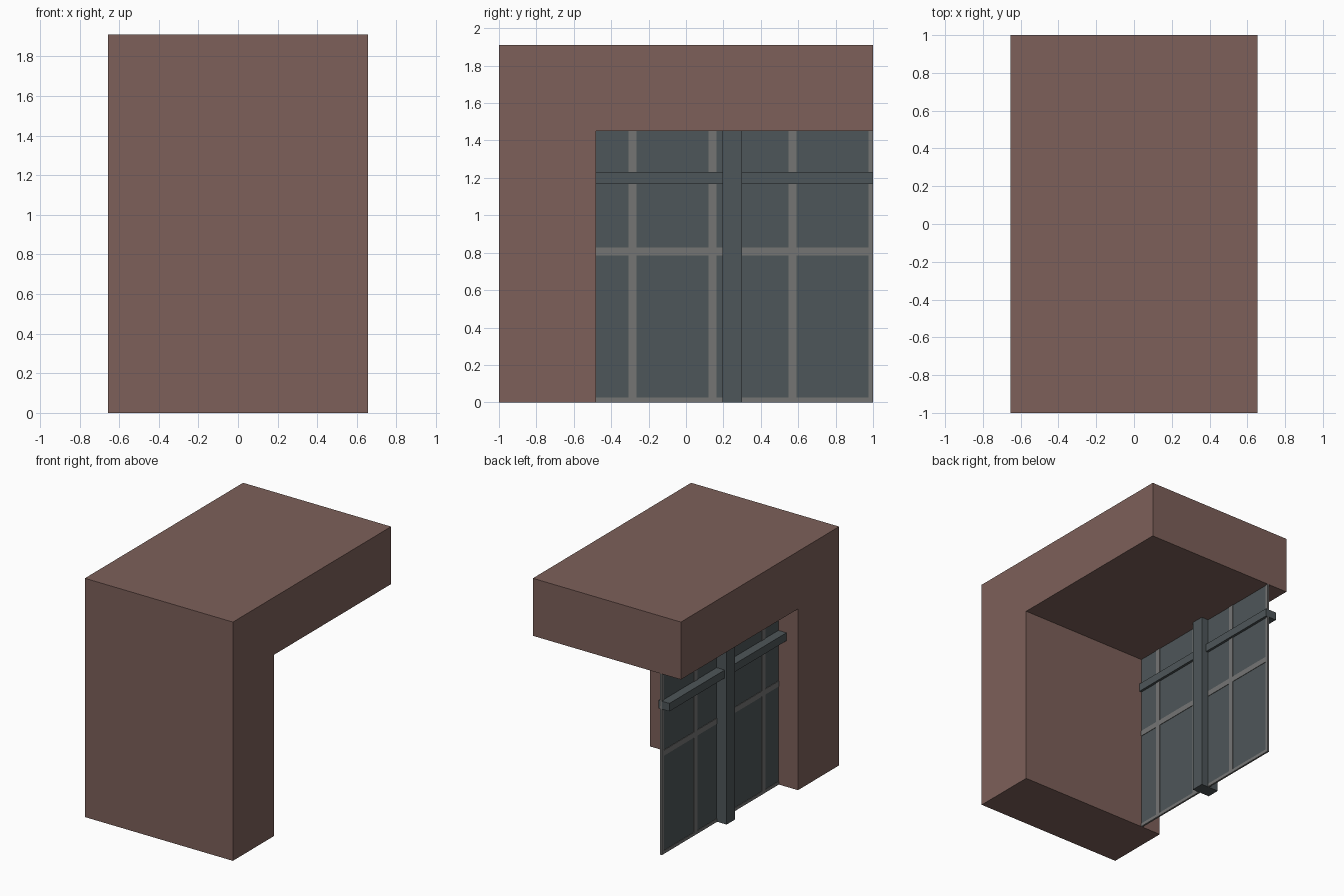
import bpy
import bmesh

cube = bpy.data.objects.get("Cube")
if cube:
    bpy.data.objects.remove(cube, do_unlink=True)


def material(name, rgb):
    m = bpy.data.materials.new(name)
    m.use_nodes = True
    color = (*rgb, 1.0)
    m.diffuse_color = color
    m.node_tree.nodes["Principled BSDF"].inputs["Base Color"].default_value = color
    return m


BROWN = material("brown_wall", (0.205, 0.117, 0.101))
SLATE = material("slate_metal", (0.076, 0.093, 0.100))
GREY = material("grey_frame", (0.178, 0.178, 0.175))


def finish(name, bm, mat):
    bmesh.ops.recalc_face_normals(bm, faces=bm.faces)
    mesh = bpy.data.meshes.new(name)
    bm.to_mesh(mesh)
    bm.free()
    mesh.materials.append(mat)
    obj = bpy.data.objects.new(name, mesh)
    bpy.context.collection.objects.link(obj)
    return obj


def add_box(bm, xs, ys, zs):
    spans = (xs, ys, zs)
    verts = bmesh.ops.create_cube(bm, size=1.0)["verts"]
    for v in verts:
        for i, (lo, hi) in enumerate(spans):
            v.co[i] = lo if v.co[i] < 0 else hi


def boxes(name, mat, items):
    bm = bmesh.new()
    for item in items:
        add_box(bm, *item)
    return finish(name, bm, mat)


HALF_X, TOP = 0.655, 1.91
WALL_Y, ROOF_Z = -0.48, 1.45

# Solid L-shaped front wall and roof, extruded from its side profile
bm = bmesh.new()
profile = [(-1, 0), (WALL_Y, 0), (WALL_Y, ROOF_Z), (1, ROOF_Z), (1, TOP), (-1, TOP)]
face = bm.faces.new([bm.verts.new((-HALF_X, y, z)) for y, z in profile])
side = bmesh.ops.extrude_face_region(bm, geom=[face])["geom"]
bmesh.ops.translate(bm, vec=(2 * HALF_X, 0, 0),
                    verts=[g for g in side if isinstance(g, bmesh.types.BMVert)])
finish("wall_and_roof", bm, BROWN)

# Grid openings of the window wall
pane_y = [(WALL_Y, -0.308), (-0.264, 0.121), (0.164, 0.548), (0.592, 0.975)]
pane_z = [(0.025, 0.785), (0.829, ROOF_Z)]
frame_x = (-0.486, -0.472)
pane_x = (-0.482, -0.476)

# Panes, one per opening
boxes("window_panes", SLATE, [(pane_x, y, z) for y in pane_y for z in pane_z])

# Frame strips between the panes
y_edges = [y[1] for y in pane_y]
y_next = [y[0] for y in pane_y[1:]] + [1.0]
uprights = [(frame_x, span, (0, ROOF_Z)) for span in zip(y_edges, y_next)]
crossbars = [(frame_x, y, z) for y in pane_y for z in ((0, 0.025), (0.785, 0.829))]
boxes("window_frame", GREY, uprights + crossbars)

# Supporting post and horizontal rail
boxes("support_post", SLATE, [((-0.570, -0.414), (0.195, 0.30), (0, ROOF_Z))])
boxes("cross_rail", SLATE, [((-0.553, -0.456), (WALL_Y, 1.0), (1.168, 1.232))])
